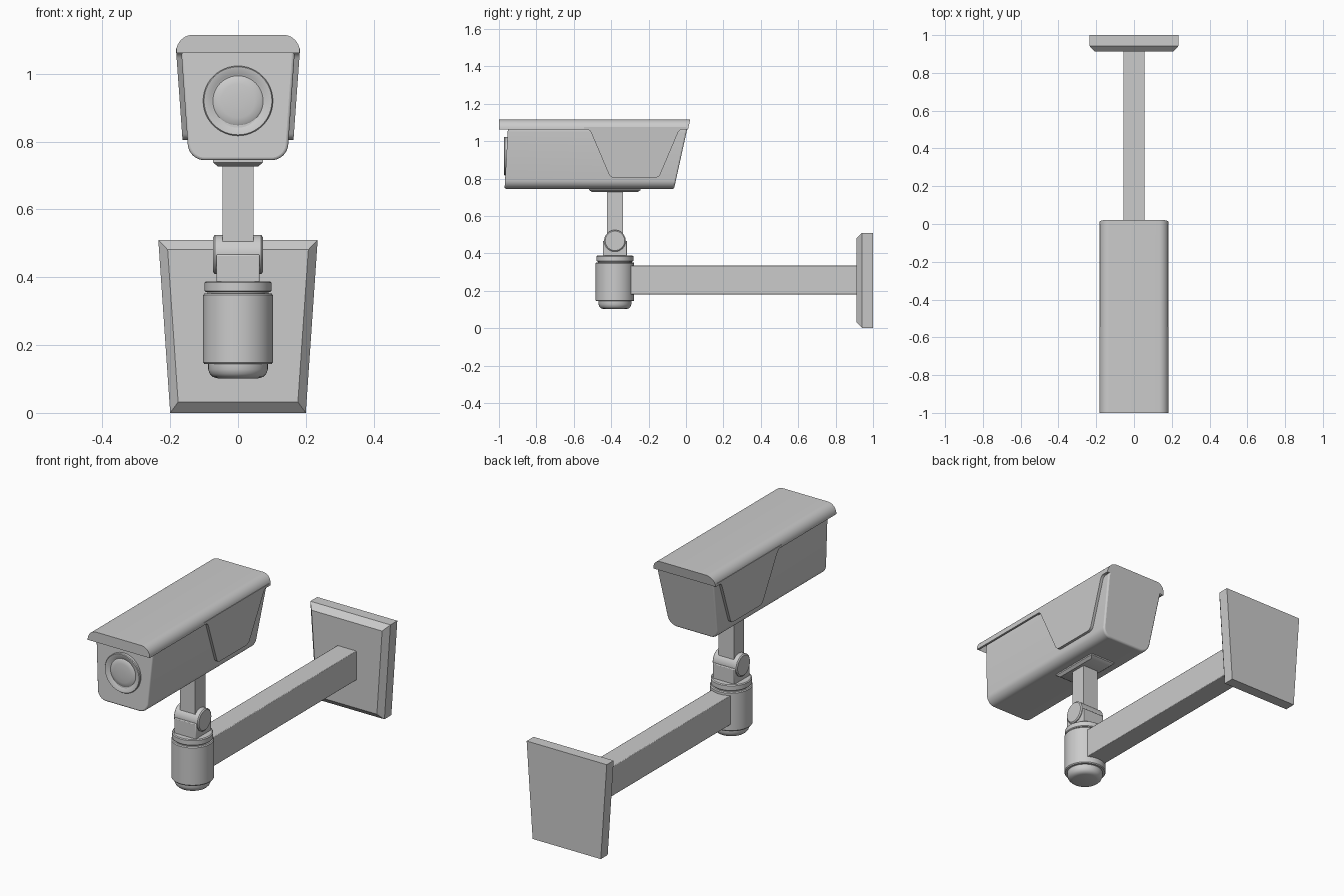
import bpy, bmesh, math
from mathutils import Vector, Matrix

if "Cube" in bpy.data.objects:
    bpy.data.objects.remove(bpy.data.objects["Cube"])

POLE_Y = -0.38


def finish(name, bm, bevel=0.0, segments=3):
    bmesh.ops.remove_doubles(bm, verts=bm.verts, dist=1e-5)
    bmesh.ops.recalc_face_normals(bm, faces=bm.faces)
    mesh = bpy.data.meshes.new(name)
    bm.to_mesh(mesh)
    bm.free()
    ob = bpy.data.objects.new(name, mesh)
    bpy.context.collection.objects.link(ob)
    bpy.ops.object.select_all(action='DESELECT')
    ob.select_set(True)
    bpy.context.view_layer.objects.active = ob
    bpy.ops.object.shade_smooth_by_angle(angle=math.radians(35))
    if bevel:
        mod = ob.modifiers.new("Bevel", 'BEVEL')
        mod.width, mod.segments = bevel, segments
        mod.limit_method, mod.angle_limit = 'ANGLE', math.radians(40)
    return ob


def rounded(points, radii, steps=8):
    """Closed 2D polygon with each corner replaced by an arc-like curve."""
    out = []
    for i, p in enumerate(points):
        p, a, b = Vector(p), Vector(points[i - 1]), Vector(points[(i + 1) % len(points)])
        r = radii[i]
        if r == 0:
            out.append(p)
            continue
        u, v = (a - p).normalized(), (b - p).normalized()
        half = u.angle(v) / 2
        centre = p + (u + v).normalized() * r / math.sin(half)
        s, e = p + u * r / math.tan(half) - centre, p + v * r / math.tan(half) - centre
        total = s.angle(e)
        for k in range(steps + 1):
            t = k / steps
            w = (s * math.sin((1 - t) * total) + e * math.sin(t * total)) / math.sin(total)
            out.append(centre + w)
    return out


def loft(name, rings, bevel=0.0, segments=3):
    """Capped solid through matching rings of 3D points."""
    bm = bmesh.new()
    rows = [[bm.verts.new(p) for p in ring] for ring in rings]
    n = len(rows[0])
    for a, b in zip(rows, rows[1:]):
        for i in range(n):
            j = (i + 1) % n
            bm.faces.new((a[i], a[j], b[j], b[i]))
    bm.faces.new(rows[0])
    bm.faces.new(rows[-1])
    return finish(name, bm, bevel, segments)


def lathe(name, profile, centre, rotation=None, sides=48):
    """Revolve (radius, height) pairs about the local z axis."""
    rot = rotation or Matrix()
    rings = [[rot @ Vector((r * math.cos(math.tau * k / sides), r * math.sin(math.tau * k / sides), h))
              + Vector(centre) for k in range(sides)] for r, h in profile]
    return loft(name, rings)


def box(name, x, y, z, bevel=0.0):
    base = [(-x, y[0]), (x, y[0]), (x, y[1]), (-x, y[1])]
    return loft(name, [[(a, b, h) for a, b in base] for h in z], bevel, 2)


def rear(z):
    return -0.06 + (z - 0.745) * 0.22


def hood_x(z):
    return 0.164 + (z - 0.81) * 0.072


# Camera housing: rounded trapezoid section with slanted ends
section = rounded([(-0.145, 0.745), (0.145, 0.745), (0.170, 1.102), (-0.170, 1.102)],
                  [0.05, 0.05, 0.05, 0.05])
loft("housing", [[(x, -0.97 + (z - 0.745) * 0.055, z) for x, z in section],
                 [(x, rear(z) - 0.004, z) for x, z in section]], 0.008)

# Sun hood: thin shell over the top of the housing
def hood_arc(inset):
    low, top = 1.064 - 0.001, 1.115 - inset
    pts = [(-hood_x(low) + inset, low), (hood_x(low) - inset, low),
           (hood_x(top) - inset, top), (-hood_x(top) + inset, top)]
    r = 0.050 - inset
    return rounded(pts, [0, 0, r, r], 10)[1:]

outer, inner = hood_arc(0), hood_arc(0.012)
low_left = [Vector((-hood_x(1.063), 1.063)), Vector((-hood_x(1.063) + 0.012, 1.063))]
shell = outer + low_left + inner[::-1]
loft("sun_hood", [[(x, -1.0, z) for x, z in shell], [(x, rear(z) + 0.001, z) for x, z in shell]])

# Side skirts hanging from the hood
skirt = rounded([(-0.545, 1.075), (-0.545, 1.064), (-0.515, 1.064), (-0.405, 0.805), (-0.145, 0.805),
                 (-0.035, 1.064), (0.0, 1.064), (0.0, 1.075)],
                [0, 0, 0.03, 0.03, 0.03, 0.03, 0, 0], 5)
for side, label in ((-1, "left"), (1, "right")):
    loft("hood_skirt_" + label, [[(side * (hood_x(z) - t), y, z) for y, z in skirt]
                                 for t in (0, 0.018)])

# Lens: ring with a shallow dished glass
forward = Matrix.Rotation(math.radians(90), 4, 'X')
lathe("lens", [(0.103, -0.03), (0.103, 0.014), (0.100, 0.018), (0.096, 0.018), (0.080, 0.010),
               (0.074, 0.008), (0.068, 0.012), (0.05, 0.015), (0.02, 0.017)],
      (0, -0.955, 0.92), forward)

# Mounting foot under the housing, flaring upward
loft("mount_foot", [[(sx * x, POLE_Y + sy * y, z) for sx, sy in ((-1, -1), (1, -1), (1, 1), (-1, 1))]
                    for x, y, z in ((0.060, 0.120, 0.727), (0.073, 0.138, 0.738), (0.073, 0.138, 0.75))])

# Stem and tilt joint
box("stem", 0.045, (POLE_Y - 0.043, POLE_Y + 0.043), (0.46, 0.735))
sideways = Matrix.Rotation(math.radians(90), 4, 'Y')
lathe("tilt_joint", [(0.052, -0.073), (0.058, -0.068), (0.058, 0.068), (0.052, 0.073)],
      (0, POLE_Y, 0.467), sideways, 32)
box("tilt_bracket", 0.064, (POLE_Y - 0.065, POLE_Y + 0.065), (0.38, 0.467), 0.004)

# Swivel barrel: collar, groove, drum and rounded lower cap
lathe("swivel_barrel", [
    (0.094, 0.388), (0.099, 0.384), (0.099, 0.360), (0.095, 0.356), (0.090, 0.356), (0.090, 0.352),
    (0.099, 0.352), (0.103, 0.347), (0.103, 0.149), (0.099, 0.144), (0.088, 0.144), (0.088, 0.128),
    (0.083, 0.115), (0.074, 0.106), (0.060, 0.102)], (0, POLE_Y, 0))

# Arm to the wall
box("wall_arm", 0.056, (POLE_Y + 0.05, 0.93), (0.18, 0.335), 0.003)

# Wall plate: tapered, chamfered toward the front
def plate_ring(y, inset):
    low, high = inset, 0.51 - inset * 0.9
    return [(sx * (0.20 + 0.035 * z / 0.51 - inset * 0.8), y, z)
            for sx, z in ((-1, low), (1, low), (1, high), (-1, high))]

loft("wall_plate", [plate_ring(1.0, 0), plate_ring(0.942, 0), plate_ring(0.912, 0.032)])
